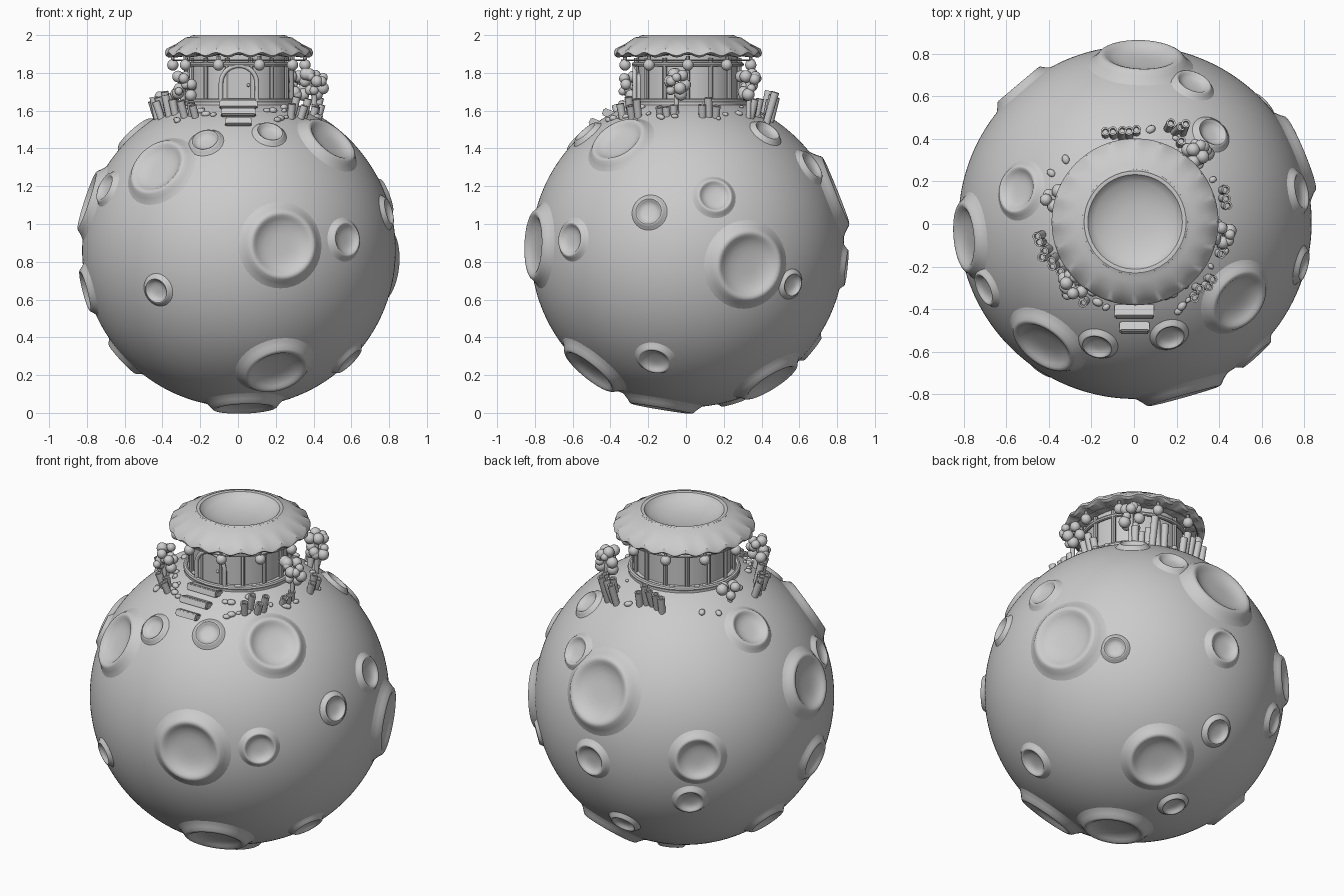
import bpy, bmesh, math, random
from mathutils import Vector, Matrix

if "Cube" in bpy.data.objects:
    bpy.data.objects.remove(bpy.data.objects["Cube"])

random.seed(4)
R = 0.83
C = Vector((0.005, 0.008, 0.86))
HX, HY = 0.005, 0.01          # house axis


def finish(name, bm, mat=None, angle=35):
    bmesh.ops.recalc_face_normals(bm, faces=bm.faces)
    me = bpy.data.meshes.new(name)
    bm.to_mesh(me)
    bm.free()
    me.shade_smooth()
    me.set_sharp_from_angle(angle=math.radians(angle))
    ob = bpy.data.objects.new(name, me)
    if mat:
        ob.matrix_world = mat
    bpy.context.collection.objects.link(ob)
    return ob


def lathe(name, prof, segs, mat=None, wave=None, closed=False):
    """Revolve (radius, z) points; wave(i, angle) gives a z offset."""
    bm = bmesh.new()
    rows = []
    for i, (r, z) in enumerate(prof):
        if r < 1e-6:
            rows.append([bm.verts.new((0, 0, z))] * segs)
            continue
        row = []
        for k in range(segs):
            a = 2 * math.pi * k / segs
            row.append(bm.verts.new((r * math.cos(a), r * math.sin(a), z + (wave(i, a) if wave else 0))))
        rows.append(row)
    pairs = list(zip(rows, rows[1:])) + ([(rows[-1], rows[0])] if closed else [])
    for a, b in pairs:
        for k in range(segs):
            q = [a[k], a[(k + 1) % segs], b[(k + 1) % segs], b[k]]
            q = list(dict.fromkeys(q))
            if len(q) > 2:
                bm.faces.new(q)
    return finish(name, bm, mat)


def at(x, y, z):
    return Matrix.Translation((x, y, z))


def surf(x, y):
    return C.z + math.sqrt(R * R - (x - C.x) ** 2 - (y - C.y) ** 2)


def ring(name, r, z, t, segs=48):
    prof = [(r + t * math.cos(a), t * math.sin(a)) for a in [i * math.pi / 4 for i in range(8)]]
    lathe(name, prof, segs, at(HX, HY, z), closed=True)


def tube(name, pts, t, cyclic=False):
    cu = bpy.data.curves.new(name, 'CURVE')
    cu.dimensions = '3D'
    cu.bevel_depth = t
    cu.bevel_resolution = 2
    cu.use_fill_caps = True
    sp = cu.splines.new('POLY')
    sp.points.add(len(pts) - 1)
    for p, co in zip(sp.points, pts):
        p.co = (*co, 1)
    sp.use_cyclic_u = cyclic
    bpy.context.collection.objects.link(bpy.data.objects.new(name, cu))


# craters: offset direction from planet centre, rim radius
craters = [
    (-.43, -.58, .44, .15), (-.18, -.59, .59, .07), (.17, -.56, .65, .068), (.52, -.39, .62, .14),
    (.235, -.83, .03, .165), (.58, -.63, .06, .085), (-.43, -.68, -.21, .065), (.20, -.52, -.64, .155),
    (-.70, -.31, .33, .075), (-.82, -.07, .27, .15), (-.80, -.1, -.21, .105), (-.60, .08, -.56, .1),
    (.03, -.135, -.82, .155), (.57, -.17, -.57, .082), (.81, .15, .30, .085), (.79, .33, -.08, .17),
    (-.57, .16, .64, .105), (.38, .44, .66, .07), (.28, .67, .46, .08), (.81, -.21, .21, .07),
    (.60, .55, -.18, .06), (.19, .43, -.68, .15), (-.05, .66, -.52, .07), (-.08, .24, -.79, .065),
    (.05, .83, -.09, .088), (-.54, .64, 0, .12), (-.48, .63, -.28, .075), (.03, .82, .33, .178),
]

# planet body, pressed in under each crater bowl
bm = bmesh.new()
bmesh.ops.create_uvsphere(bm, u_segments=192, v_segments=96, radius=R)
for x, y, z, r in craters:
    n = Vector((x, y, z)).normalized()
    lim = math.cos(math.asin(.85 * r / R))
    for v in bm.verts:
        d = v.co.normalized()
        if d.dot(n) > lim:
            v.co = d * (R - .1 * r - .02)
finish("planet_body", bm, Matrix.Translation(C))

# crater rims and bowls
for i, (x, y, z, r) in enumerate(craters):
    h = .008 + .17 * r
    shape = [(1.45, -.004), (1.32, .12 * h), (1.18, .5 * h), (1.07, .92 * h), (1.02, h), (.97, h), (.91, .85 * h),
             (.84, .5 * h), (.72, .1 * h), (.55, -.05 * r), (.3, -.09 * r), (0, -.1 * r)]
    prof = []
    for f, dh in shape:
        phi = math.asin(f * r / R)
        prof.append(((R + dh) * math.sin(phi), (R + dh) * math.cos(phi)))
    rot = Vector((x, y, z)).to_track_quat('Z', 'Y').to_matrix().to_4x4()
    lathe(f"crater_{i}", prof, 40, Matrix.Translation(C) @ rot)

# house wall, floor, mouldings and posts
lathe("house_wall", [(.265, 1.60), (.265, 1.91)], 32, at(HX, HY, 0))
lathe("house_floor", [(0, 1.655), (.295, 1.655), (.31, 1.645), (.31, 1.60)], 48, at(HX, HY, 0))
ring("wall_base_ring", .30, 1.65, .014)
ring("wall_top_ring", .285, 1.845, .012)
for k in range(14):
    a = -math.pi / 2 + (k + .5) * 2 * math.pi / 14
    lathe("wall_post", [(.012, 1.64), (.012, 1.88)], 8,
          at(HX + .28 * math.cos(a), HY + .28 * math.sin(a), 0))

# roof with dished top and scalloped eave
lathe("roof", [(0, 1.935), (.08, 1.938), (.14, 1.95), (.19, 1.97), (.212, 1.985), (.222, 1.998), (.235, 2.0),
               (.25, 1.997), (.262, 1.99), (.28, 1.988), (.335, 1.952), (.385, 1.918), (.392, 1.9), (.378, 1.89),
               (.26, 1.895)], 120, at(HX, HY, 0),
      wave=lambda i, a: .009 * math.cos(20 * a) if 11 <= i <= 13 else 0)
ring("roof_rim", .24, 1.99, .011)

# hanging lamps on a cord
ring("lamp_cord", .35, 1.868, .004)
for k in range(10):
    a = math.radians(36 * k)
    x, y = HX + .35 * math.cos(a), HY + .35 * math.sin(a)
    bm = bmesh.new()
    bmesh.ops.create_uvsphere(bm, u_segments=16, v_segments=10, radius=.03)
    finish("lamp", bm, at(x, y, 1.842))
    lathe("lamp_cap", [(.01, 1.86), (.01, 1.89)], 8, at(x, y, 0))

# arched door and frame
arch = [(-.085, 1.655)] + [(.085 * math.cos(a), 1.745 + .085 * math.sin(a))
                           for a in [math.pi * (1 - i / 16) for i in range(17)]] + [(.085, 1.655)]
bm = bmesh.new()
f = bm.faces.new([bm.verts.new((HX + x, -.27, z)) for x, z in arch])
g = bmesh.ops.extrude_face_region(bm, geom=[f])
bmesh.ops.translate(bm, vec=(0, .06, 0), verts=[v for v in g['geom'] if isinstance(v, bmesh.types.BMVert)])
finish("door", bm)
tube("door_frame", [(HX + x * 1.12, -.272, 1.745 + (z - 1.745) * 1.1) for x, z in arch], .012)
bm = bmesh.new()
bmesh.ops.create_uvsphere(bm, u_segments=10, v_segments=6, radius=.009)
finish("door_knob", bm, at(.055, -.277, 1.735))

# stone steps following the ground
for y, w, d in [(-.325, .20, .07), (-.41, .185, .065), (-.485, .14, .055)]:
    bm = bmesh.new()
    bmesh.ops.create_cube(bm, size=1)
    bmesh.ops.scale(bm, vec=(w, d, .04), verts=bm.verts)
    bmesh.ops.bevel(bm, geom=bm.edges[:], offset=.006, segments=2, affect='EDGES')
    finish("step", bm, at(.002, y, surf(0, y) + .008) @ Matrix.Rotation(-y * .9 * -1, 4, 'X'))


def ground_tilt(x, y, z, extra=0):
    n = (Vector((x, y, z)) - C).normalized()
    n = (n + Vector((0, 0, 1 - extra)) + Vector((random.uniform(-.2, .2), random.uniform(-.2, .2), 0))).normalized()
    return at(x, y, z) @ n.to_track_quat('Z', 'Y').to_matrix().to_4x4()


# clusters of hollow stalks: position, count, height
for x, y, count, h in [(-.41, -.10, 4, .14), (-.36, -.19, 3, .12), (-.06, .42, 5, .12), (.19, .43, 3, .18),
                       (.25, .36, 3, .10), (.31, -.29, 4, .09), (.41, .12, 3, .09), (.40, -.10, 3, .07),
                       (-.25, -.33, 3, .08)]:
    t = Vector((-y, x)).normalized()
    for k in range(count):
        s = (k - (count - 1) / 2) * .036
        o = random.uniform(-.015, .015)
        px, py = x + t.x * s - t.y * o, y + t.y * s + t.x * o
        hh = h * random.uniform(.6, 1.1)
        lathe("stalk", [(.019, -.02), (.021, hh), (.013, hh), (.012, hh - .02), (0, hh - .02)], 12,
              ground_tilt(px, py, surf(px, py)))

# bubble trees
for x, y in [(.40, -.05), (.30, .33), (-.29, -.29), (-.38, .12)]:
    big = x > -.35
    z = surf(x, y)
    top = 1.75 if big else 1.65
    tube("tree_trunk", [(x, y, z - .02), (x * 1.01, y * 1.01, (z + top) / 2), (x, y, top)], .014)
    for k in range(13 if big else 6):
        bm = bmesh.new()
        bmesh.ops.create_uvsphere(bm, u_segments=14, v_segments=8, radius=random.uniform(.021, .034))
        a, q = k * 2.4, random.uniform(.025, .055)
        dz = random.uniform(-.07, .045) if big else random.uniform(-.04, .03)
        finish("tree_bubble", bm, at(x + q * math.cos(a), y + q * math.sin(a), top + dz))

# pebbles around the house
for k in range(46):
    a = random.uniform(0, 2 * math.pi)
    r = random.uniform(.34, .46)
    x, y = r * math.cos(a), r * math.sin(a)
    if y < 0 and abs(x) < .12:
        continue
    bm = bmesh.new()
    bmesh.ops.create_icosphere(bm, subdivisions=2, radius=random.uniform(.010, .022))
    bmesh.ops.scale(bm, vec=(1.2, .9, .75), verts=bm.verts)
    finish("pebble", bm, ground_tilt(x, y, surf(x, y) + .004) @ Matrix.Rotation(a * 3, 4, 'Z'))
